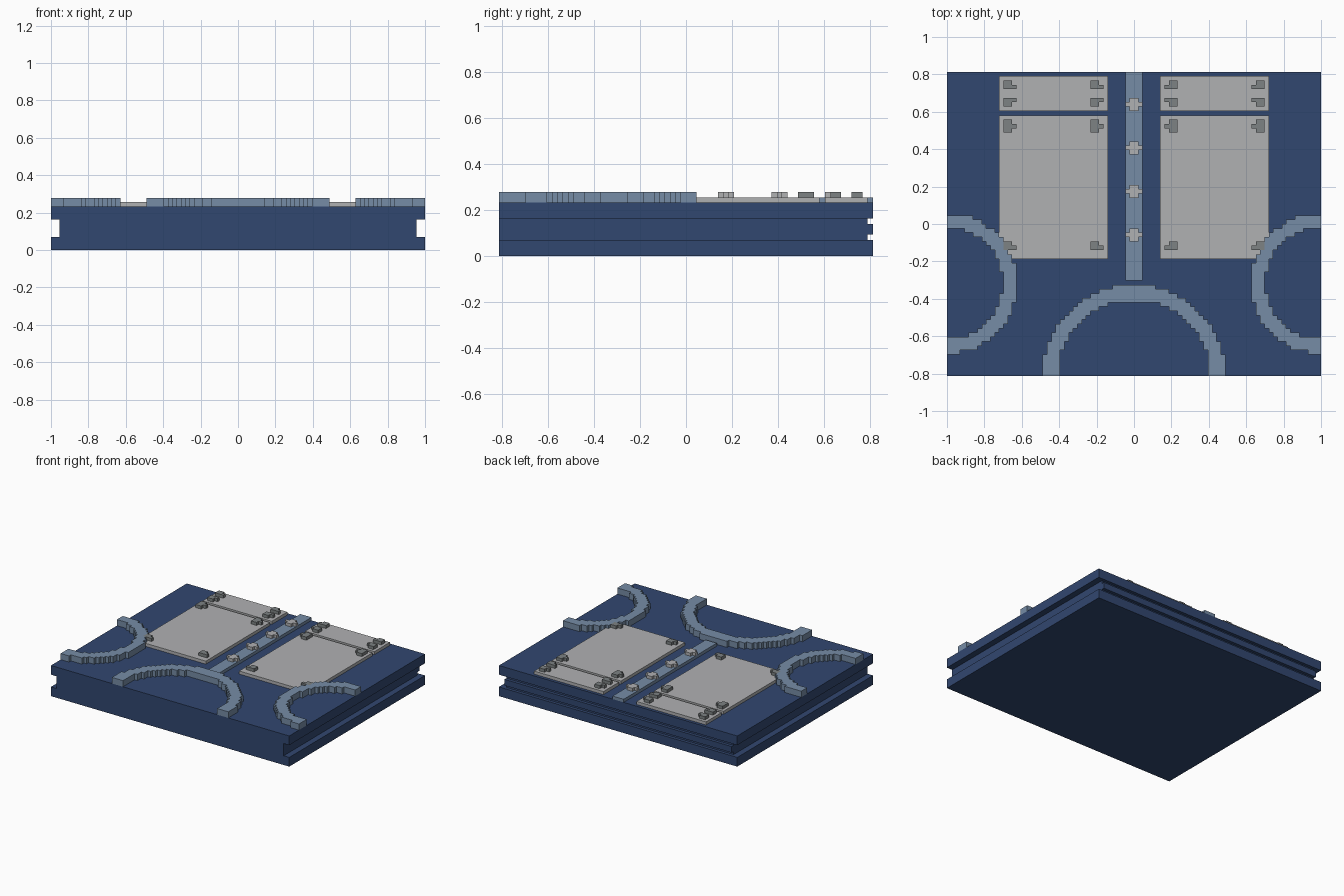
import bpy, bmesh, math

cube = bpy.data.objects.get("Cube")
if cube:
    bpy.data.objects.remove(cube, do_unlink=True)

U = 2 / 86  # size of one grid block


def material(name, color):
    mat = bpy.data.materials.new(name)
    mat.use_nodes = True
    mat.diffuse_color = (*color, 1)
    bsdf = mat.node_tree.nodes["Principled BSDF"]
    bsdf.inputs["Base Color"].default_value = (*color, 1)
    bsdf.inputs["Roughness"].default_value = 0.8
    return mat


navy = material("navy", (0.031, 0.063, 0.160))
steel = material("steel blue", (0.181, 0.262, 0.381))
light = material("light grey", (0.434, 0.440, 0.450))
dark = material("dark grey", (0.205, 0.223, 0.228))


def finish(bm, name, mat):
    """Turn a block-unit bmesh into a scaled, flat shaded object."""
    bmesh.ops.scale(bm, vec=(U, U, U), verts=bm.verts)
    bmesh.ops.recalc_face_normals(bm, faces=bm.faces)
    mesh = bpy.data.meshes.new(name)
    bm.to_mesh(mesh)
    bm.free()
    mesh.materials.append(mat)
    obj = bpy.data.objects.new(name, mesh)
    bpy.context.collection.objects.link(obj)
    return obj


def box(name, mat, x0, x1, y0, y1, z0, z1):
    bm = bmesh.new()
    bmesh.ops.create_cube(bm, size=1)
    for v in bm.verts:
        v.co = (x1 if v.co.x > 0 else x0,
                y1 if v.co.y > 0 else y0,
                z1 if v.co.z > 0 else z0)
    return finish(bm, name, mat)


def slab(name, mat, cells, z0, z1):
    """Extrude a set of unit grid cells into one stepped solid."""
    bm = bmesh.new()
    verts = {}

    def corner(x, y):
        if (x, y) not in verts:
            verts[x, y] = bm.verts.new((x, y, z0))
        return verts[x, y]

    for x, y in sorted(cells):
        bm.faces.new([corner(x, y), corner(x + 1, y),
                      corner(x + 1, y + 1), corner(x, y + 1)])
    grown = bmesh.ops.extrude_face_region(bm, geom=bm.faces[:])["geom"]
    for v in grown:
        if isinstance(v, bmesh.types.BMVert):
            v.co.z = z1
    return finish(bm, name, mat)


def rect(x0, x1, y0, y1):
    return {(x, y) for x in range(x0, x1) for y in range(y0, y1)}


def mirrored(cells):
    return {(-1 - x, y) for x, y in cells}


def ring(cx, cy, inner, outer):
    """Cells of the board whose centres fall between two radii."""
    return {(x, y) for x, y in rect(-43, 43, -35, 35)
            if inner < math.hypot(x + 0.5 - cx, y + 0.5 - cy) < outer}


# Base slab: wide side grooves, two thin grooves along the back
for name, half, back, z0, z1 in (
        ("base_bottom", 43, 35, 0, 3),
        ("base_lower_groove", 41, 34, 3, 4),
        ("base_back_ridge", 41, 35, 4, 6),
        ("base_upper_groove", 41, 34, 6, 7),
        ("base_top", 43, 35, 7, 10)):
    box(name, navy, -half, half, -35, back, z0, z1)

# Centre strip with cross studs
box("centre_strip", steel, -2, 2, -13, 35, 10, 11)
for i, y in enumerate((-3, 7, 17, 27)):
    slab(f"cross_stud_{i + 1}", light,
         rect(-2, 2, y, y + 1) | rect(-1, 1, y - 1, y + 2), 11, 12)

# Corner brackets: bottom row, top row, row of the side tab
bracket_rows = ((31, 33, 31), (27, 29, 28), (21, 24, 22), (-6, -4, -6))
brackets = set()
for y0, y1, tab in bracket_rows:
    for x in (-30, -10):
        brackets |= rect(x, x + 2, y0, y1) | {(x + 2, tab)}

# Side parts, built on the right and mirrored to the left
side_arc = ring(-43, -13.7, 12.8, 16.17) - brackets
for side, flip in (("right", lambda c: c), ("left", mirrored)):
    slab(f"{side}_arc", steel, flip(side_arc), 10, 12)
    slab(f"{side}_brackets", dark, flip(brackets), 11, 12)
    s = -1 if side == "right" else 1
    xa, xb = sorted((6 * s, 31 * s))
    box(f"{side}_long_plate", light, xa, xb, -8, 25, 10, 11)
    box(f"{side}_short_plate", light, xa, xb, 26, 34, 10, 11)

# Front arch
slab("front_arch", steel, ring(0, -35, 17.5, 21), 10, 12)
